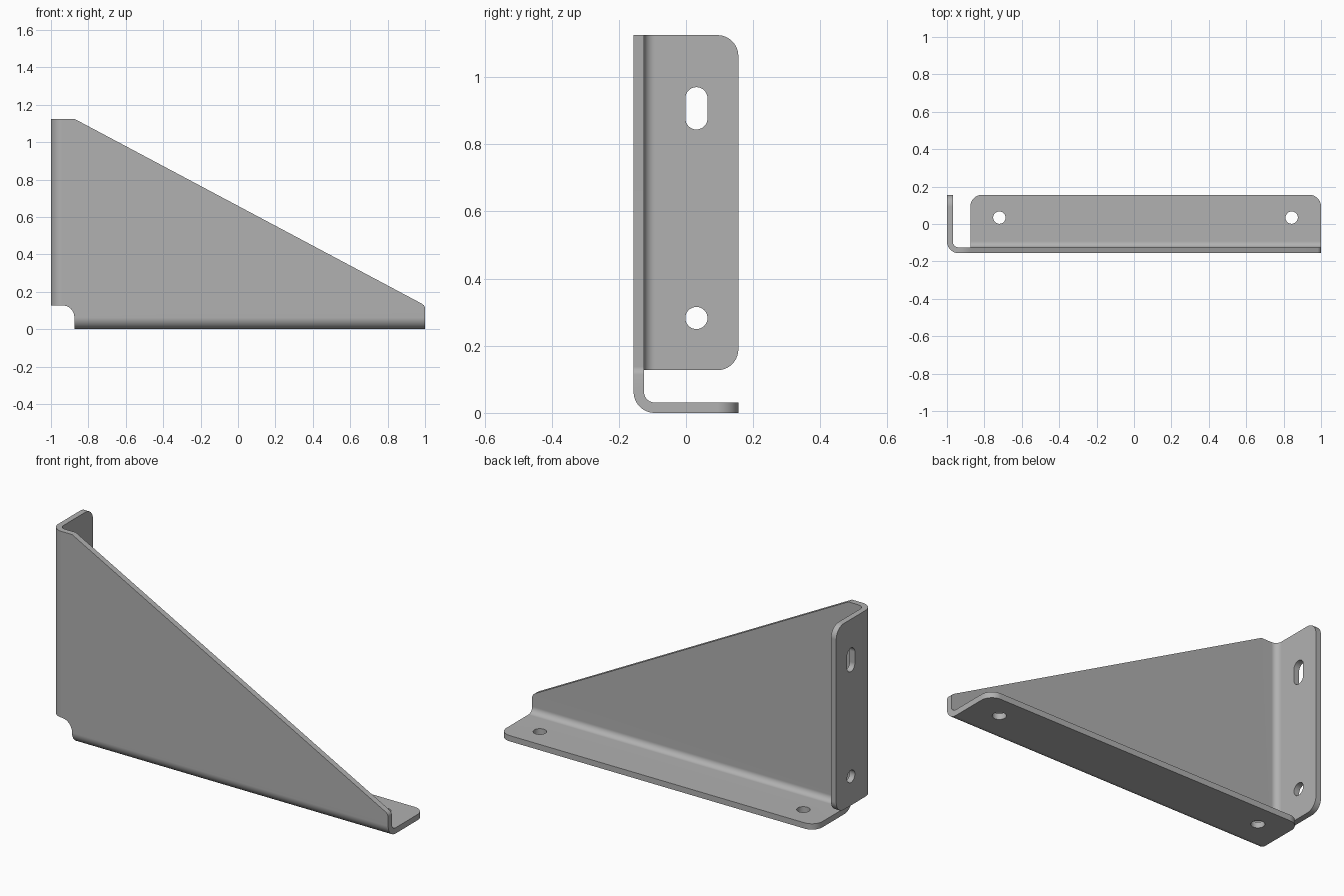
import bpy, bmesh, math
from mathutils import Vector

if "Cube" in bpy.data.objects:
    bpy.data.objects.remove(bpy.data.objects["Cube"], do_unlink=True)

T = 0.031                 # sheet thickness
R = 0.0625                # outer bend and corner radius
X0, X1 = -1.0, 1.0
Y0, Y1 = -0.156, 0.156
TOP, LOW = 1.125, 0.127   # upright flange, top and bottom
NOTCH = -0.875            # start of the base flange

steel = bpy.data.materials.new("grey steel")
steel.use_nodes = True
colour = (0.44, 0.44, 0.44, 1)
steel.diffuse_color = colour
steel.node_tree.nodes["Principled BSDF"].inputs["Base Color"].default_value = colour


def arc(cx, cy, r, a0, a1, n=10):
    """Points on an arc, angles in degrees, both ends included."""
    return [(cx + r * math.cos(math.radians(a0 + (a1 - a0) * i / n)),
             cy + r * math.sin(math.radians(a0 + (a1 - a0) * i / n)))
            for i in range(n + 1)]


def slot(cx, cy, r, half=0.0):
    """Round hole, or slot stretched along the second axis."""
    pts = arc(cx, cy + half, r, 0, 180, 16) + arc(cx, cy - half, r, 180, 360, 16)
    return pts if half else pts[:16] + pts[17:-1]


def flat(bm, loops, place, normal):
    """Fill an outline with holes, mapped into space by place(u, v)."""
    edges = []
    for loop in loops:
        vs = [bm.verts.new(place(u, v)) for u, v in loop]
        edges += [bm.edges.new((vs[i - 1], vs[i])) for i in range(len(vs))]
    bmesh.ops.triangle_fill(bm, edges=edges, use_beauty=True, normal=normal)


def bend(bm, profile, place, ends):
    """Quarter-round strip joining two flat pieces."""
    rows = [[bm.verts.new(place(a, b, e)) for e in ends] for a, b in profile]
    for p, q in zip(rows, rows[1:]):
        bm.faces.new((p[0], p[1], q[1], q[0]))


bm = bmesh.new()

# triangular web with the corner relief
web = [(X0 + R, TOP), (NOTCH, TOP), (0.982, 0.137), (0.994, 0.128), (X1, 0.115),
       (X1, R), (NOTCH, R)]
web += arc(X0 + R, LOW - R, NOTCH - X0 - R, 0, 90, 10)[1:]
flat(bm, [web], lambda u, v: Vector((u, Y0, v)), (0, -1, 0))

# upright flange: rounded far corners, slot above, round hole below
upright = [(Y0 + R, TOP), (Y0 + R, LOW)]
upright += arc(Y1 - R, LOW + R, R, -90, 0) + arc(Y1 - R, TOP - R, R, 0, 90)
flat(bm, [upright, slot(0.031, 0.2825, 0.033), slot(0.031, 0.907, 0.033, 0.03)],
     lambda u, v: Vector((X0, u, v)), (-1, 0, 0))

# base flange: rounded far corners, two round holes
base = [(NOTCH, Y0 + R), (X1, Y0 + R)]
base += arc(X1 - R, Y1 - R, R, 0, 90) + arc(NOTCH + R, Y1 - R, R, 90, 180)
flat(bm, [base, slot(-0.72, 0.034, 0.033), slot(0.843, 0.034, 0.033)],
     lambda u, v: Vector((u, v, 0)), (0, 0, -1))

# the two bends
bend(bm, arc(X0 + R, Y0 + R, R, 180, 270, 12), lambda a, b, e: (a, b, e), (LOW, TOP))
bend(bm, arc(Y0 + R, R, R, 180, 270, 12), lambda a, b, e: (e, a, b), (NOTCH, X1))

# weld into one sheet whose normals face outward
bmesh.ops.remove_doubles(bm, verts=bm.verts[:], dist=0.0005)
bmesh.ops.recalc_face_normals(bm, faces=bm.faces[:])
bm.normal_update()
if sum(f.normal.y * f.calc_area() for f in bm.faces) > 0:
    bmesh.ops.reverse_faces(bm, faces=bm.faces[:])

mesh = bpy.data.meshes.new("angle_bracket")
bm.to_mesh(mesh)
bm.free()
mesh.materials.append(steel)
bracket = bpy.data.objects.new("angle_bracket", mesh)
bpy.context.collection.objects.link(bracket)

# give the sheet its thickness on the inner side
bpy.ops.object.select_all(action='DESELECT')
bracket.select_set(True)
bpy.context.view_layer.objects.active = bracket
solid = bracket.modifiers.new("thickness", 'SOLIDIFY')
solid.thickness = T
solid.offset = -1
solid.use_even_offset = True
solid.use_quality_normals = True
bpy.ops.object.modifier_apply(modifier=solid.name)

# smooth bends, flat plates, crisp rims
bpy.ops.object.shade_smooth_by_angle(angle=math.radians(30))
weighted = bracket.modifiers.new("flat_plates", 'WEIGHTED_NORMAL')
weighted.keep_sharp = True
